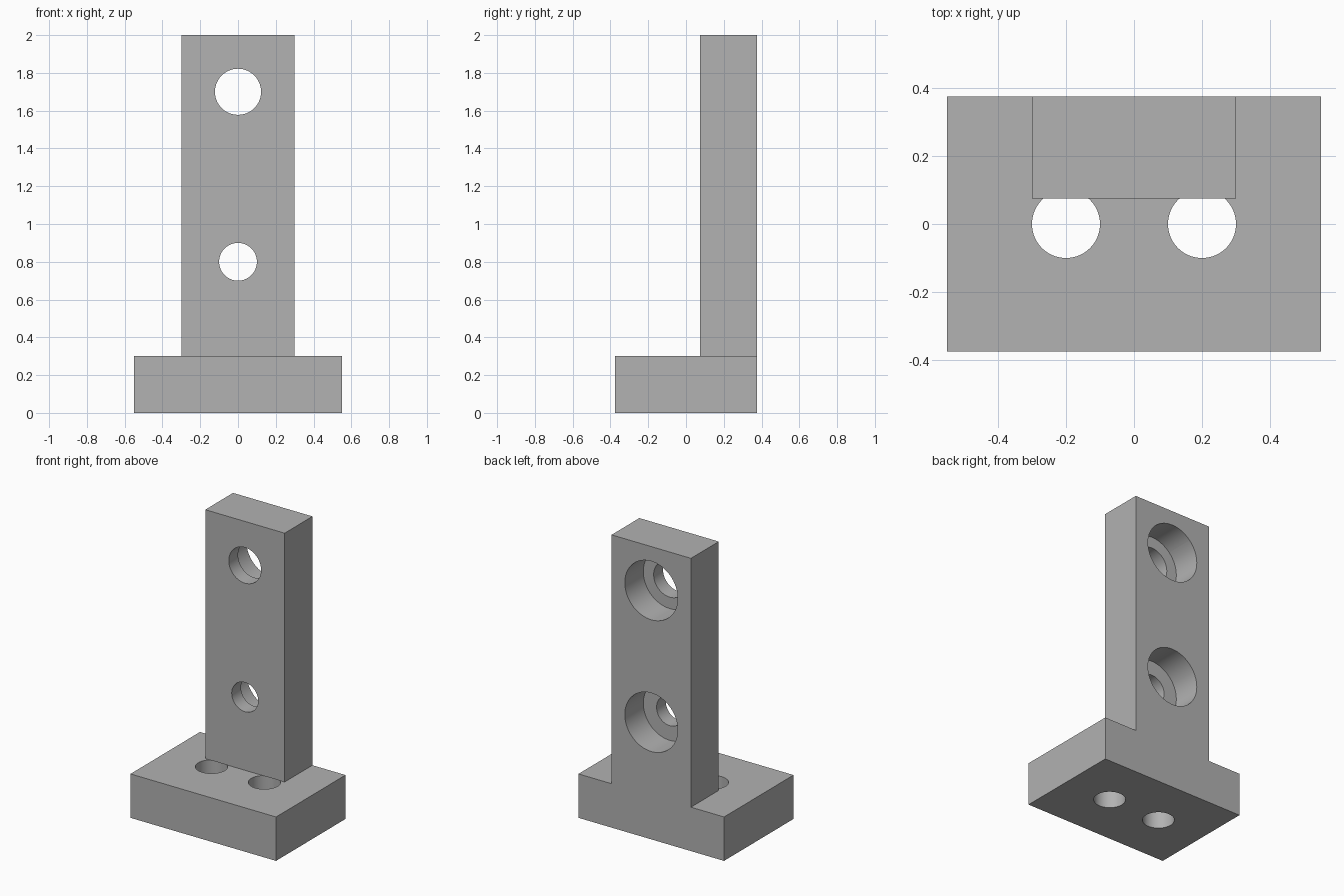
import bpy
from math import pi

default = bpy.data.objects.get("Cube")
if default:
    bpy.data.objects.remove(default, do_unlink=True)

grey = bpy.data.materials.new("plain grey")
grey.use_nodes = True
colour = (0.445, 0.445, 0.445, 1)
grey.diffuse_color = colour
grey.node_tree.nodes["Principled BSDF"].inputs["Base Color"].default_value = colour


def block(name, x, y, z):
    """Box from (min, max) ranges."""
    bpy.ops.mesh.primitive_cube_add(size=1)
    ob = bpy.context.object
    ob.name = name
    ob.location = [sum(r) / 2 for r in (x, y, z)]
    ob.scale = [r[1] - r[0] for r in (x, y, z)]
    bpy.ops.object.transform_apply(location=True, rotation=False, scale=True)
    ob.data.materials.append(grey)
    return ob


def rod(radius, depth, location, along_y=False):
    """Cylindrical cutter, upright or running front to back."""
    bpy.ops.mesh.primitive_cylinder_add(
        vertices=96, radius=radius, depth=depth, location=location,
        rotation=(pi / 2 if along_y else 0, 0, 0))
    ob = bpy.context.object
    ob.name = "hole_cutter"
    ob.hide_render = True
    ob.data.materials.append(grey)
    return ob


def combine(target, tool, operation):
    """Apply a boolean and discard the tool."""
    mod = target.modifiers.new("boolean", "BOOLEAN")
    mod.operation = operation
    mod.solver = "EXACT"
    mod.object = tool
    bpy.context.view_layer.objects.active = target
    bpy.ops.object.modifier_apply(modifier=mod.name)
    bpy.data.objects.remove(tool, do_unlink=True)


BACK, FACE, BASE_TOP = 0.375, 0.075, 0.3

# Base block with two vertical through holes
bracket = block("bracket", (-0.55, 0.55), (-BACK, BACK), (0, BASE_TOP))
for side in (-1, 1):
    combine(bracket, rod(0.1, 1, (side * 0.2, 0, 0.15)), "DIFFERENCE")

# Upright plate with two holes, each counterbored from the back
upright = block("upright", (-0.3, 0.3), (FACE, BACK), (BASE_TOP, 2))
for z, radius in ((0.8, 0.1), (1.7, 0.122)):
    combine(upright, rod(radius, 1, (0, 0.2, z), True), "DIFFERENCE")
    combine(upright, rod(0.2, 0.4, (0, BACK, z), True), "DIFFERENCE")

# Fuse both into one solid
combine(bracket, upright, "UNION")

bpy.ops.object.select_all(action="DESELECT")
bracket.select_set(True)
bpy.context.view_layer.objects.active = bracket
bpy.ops.object.shade_smooth_by_angle(angle=pi / 6)
